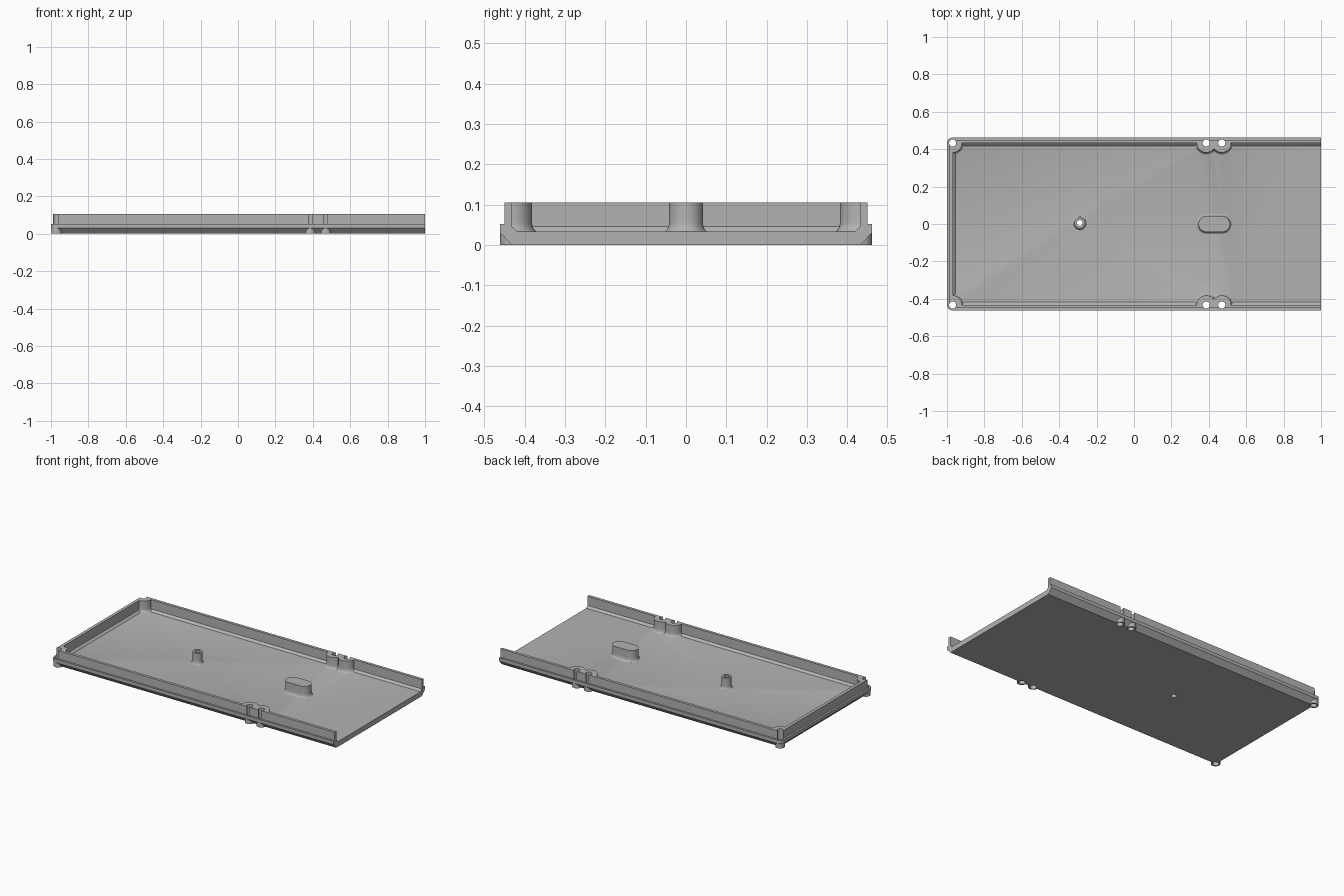
import bpy, bmesh, math

if "Cube" in bpy.data.objects:
    bpy.data.objects.remove(bpy.data.objects["Cube"], do_unlink=True)

grey = bpy.data.materials.new("plain grey")
grey.use_nodes = True
COLOUR = (0.45, 0.45, 0.45, 1)
grey.diffuse_color = COLOUR
grey.node_tree.nodes["Principled BSDF"].inputs["Base Color"].default_value = COLOUR

TOP = 0.105
FLOOR = 0.033


def loft(name, rings):
    """Closed solid through matching rings of points, listed bottom to top."""
    bm = bmesh.new()
    loops = [[bm.verts.new(p) for p in ring] for ring in rings]
    n = len(loops[0])
    for low, high in zip(loops, loops[1:]):
        for i in range(n):
            j = (i + 1) % n
            bm.faces.new((low[i], low[j], high[j], high[i]))
    bm.faces.new(loops[0][::-1])
    bm.faces.new(loops[-1])
    bmesh.ops.recalc_face_normals(bm, faces=bm.faces)
    mesh = bpy.data.meshes.new(name)
    bm.to_mesh(mesh)
    bm.free()
    mesh.materials.append(grey)
    obj = bpy.data.objects.new(name, mesh)
    bpy.context.collection.objects.link(obj)
    return obj


def arc(cx, cy, r, z, start, end, steps):
    return [(cx + r * math.cos(a), cy + r * math.sin(a), z)
            for a in (start + (end - start) * k / steps for k in range(steps + 1))]


def case_ring(z, r):
    """Outline with rounded left corners and a straight open right end."""
    ring = [(1, -0.432 - r, z), (1, 0.432 + r, z)]
    ring += arc(-0.97, 0.432, r, z, math.pi / 2, math.pi, 8)
    ring += arc(-0.97, -0.432, r, z, math.pi, 1.5 * math.pi, 8)
    return ring


def box_ring(z, left, half):
    return [(1.1, -half, z), (1.1, half, z), (left, half, z), (left, -half, z)]


def pillar(name, x, y, profile, half=0, steps=20):
    """Upright round or oblong solid from (radius, z) pairs."""
    rings = []
    for r, z in profile:
        ring = arc(x + half, y, r, z, -math.pi / 2, math.pi / 2, steps)
        left = arc(x - half, y, r, z, math.pi / 2, 1.5 * math.pi, steps)
        ring += left if half else left[1:-1]
        rings.append(ring)
    return loft(name, rings)


def flared(r, flare, top):
    """Straight post with a concave fillet where it meets the floor."""
    profile = [(r + flare, 0.022)]
    for k in range(6):
        a = k / 5 * math.pi / 2
        profile.append((r + flare * (1 - math.sin(a)),
                        FLOOR + 0.024 * (1 - math.cos(a))))
    return profile + [(r, top)]


def boolean(target, tool, operation):
    """Apply a boolean to the target and discard the tool."""
    mod = target.modifiers.new("cut", "BOOLEAN")
    mod.operation, mod.object, mod.solver = operation, tool, "EXACT"
    graph = bpy.context.evaluated_depsgraph_get()
    mesh = bpy.data.meshes.new_from_object(target.evaluated_get(graph))
    target.modifiers.clear()
    target.data = mesh
    bpy.data.objects.remove(tool, do_unlink=True)


# Outer shell: chamfered base, rim ledge and set-back wall
tray = loft("tray", [case_ring(z, r) for z, r in
                     ((0, 0.001), (0.031, 0.03), (0.052, 0.03),
                      (0.052, 0.018), (TOP, 0.018))])

# Hollow with a sloped foot, leaving the screw bosses standing
cavity = loft("cavity", [box_ring(FLOOR, -0.954, 0.418),
                         box_ring(0.046, -0.968, 0.432),
                         box_ring(0.12, -0.968, 0.432)])
screws = [(x, s * 0.433) for x in (-0.97, 0.386, 0.469) for s in (-1, 1)]
for x, y in screws:
    boolean(cavity, pillar("boss", x, y, flared(0.051, 0.014, 0.14)), "DIFFERENCE")
boolean(tray, cavity, "DIFFERENCE")

# Round screw seats on the underside chamfer, then the through holes
for x, y in screws:
    boolean(tray, pillar("seat", x, y, [(0.028, 0), (0.028, 0.04)]), "UNION")
for x, y in screws:
    boolean(tray, pillar("hole", x, y, [(0.019, -0.02), (0.019, 0.15)]), "DIFFERENCE")

# Hollow floor post and solid oblong floor block
post = pillar("hollow_post", -0.29, 0.005, flared(0.029, 0.011, TOP))
block = pillar("oblong_block", 0.429, 0, flared(0.042, 0.012, TOP), half=0.042)
for part in (tray, post):
    bore = pillar("bore", -0.29, 0.005, [(0.016, -0.02), (0.016, 0.15)])
    boolean(part, bore, "DIFFERENCE")

# Smooth the round faces, keep the edges crisp
bpy.ops.object.select_all(action="DESELECT")
for part in (tray, post, block):
    part.select_set(True)
bpy.context.view_layer.objects.active = tray
bpy.ops.object.shade_smooth_by_angle(angle=math.radians(25))
